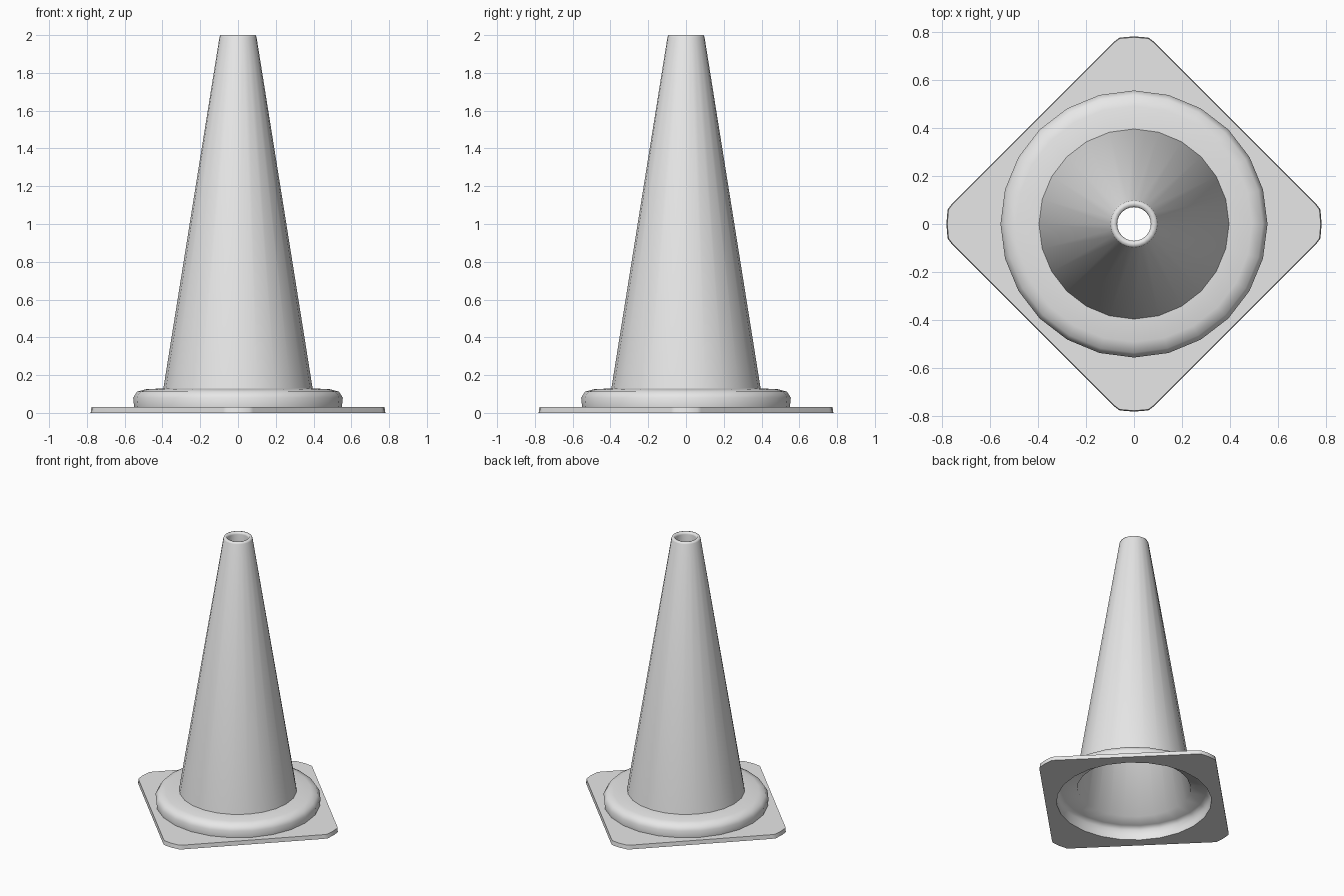
import bpy, bmesh, math

SIDES = 24

if "Cube" in bpy.data.objects:
    bpy.data.objects.remove(bpy.data.objects["Cube"], do_unlink=True)

grey = bpy.data.materials.new("plain_grey")
grey.use_nodes = True
grey.diffuse_color = (0.8, 0.8, 0.8, 1)
grey.node_tree.nodes["Principled BSDF"].inputs["Base Color"].default_value = (0.8, 0.8, 0.8, 1)


def circle(radius, z):
    step = math.tau / SIDES
    return [(radius * math.cos(i * step), radius * math.sin(i * step), z) for i in range(SIDES)]


def diamond(scale, z):
    """Square turned to a diamond, with rounded corners and a point mid-edge."""
    corner = [(0.76, -0.08), (0.775, -0.06), (0.78, 0), (0.775, 0.06), (0.76, 0.08), (0.42, 0.42)]
    # start on the corner tip so the points line up with the circle
    points = []
    for quarter in range(4):
        c, s = round(math.cos(quarter * math.pi / 2)), round(math.sin(quarter * math.pi / 2))
        points += [((x * c - y * s) * scale, (x * s + y * c) * scale, z) for x, y in corner]
    return points[2:] + points[:2]


def skin_loops(name, loops, sharp):
    """Join the loops into a closed ring-shaped body; list the loops to keep sharp."""
    bm = bmesh.new()
    rings = [[bm.verts.new(p) for p in loop] for loop in loops]
    for k, ring in enumerate(rings):
        above = rings[(k + 1) % len(rings)]
        for i in range(SIDES):
            j = (i + 1) % SIDES
            face = bm.faces.new((ring[i], ring[j], above[j], above[i]))
            face.smooth = True
    for k in sharp:
        for i in range(SIDES):
            edge = bm.edges.get((rings[k][i], rings[k][(i + 1) % SIDES]))
            edge.smooth = False
    bmesh.ops.recalc_face_normals(bm, faces=bm.faces)
    mesh = bpy.data.meshes.new(name)
    bm.to_mesh(mesh)
    bm.free()
    mesh.materials.append(grey)
    obj = bpy.data.objects.new(name, mesh)
    bpy.context.collection.objects.link(obj)
    return obj


# Flat base plate with a round opening
skin_loops("base_plate",
           [circle(0.52, 0), diamond(1, 0), diamond(0.995, 0.03), circle(0.52, 0.03)],
           sharp=range(4))

# Hollow cone with a rounded foot ring: outer wall up, inner wall down
profile = [(0.55, 0.03), (0.555, 0.08), (0.535, 0.112), (0.49, 0.125), (0.395, 0.13),
           (0.098, 1.99), (0.093, 2.0), (0.075, 2.0), (0.07, 1.985),
           (0.38, 0.10), (0.49, 0.095), (0.52, 0.075), (0.52, 0.03)]
skin_loops("cone_body", [circle(r, z) for r, z in profile], sharp=(0, 4, 12))
